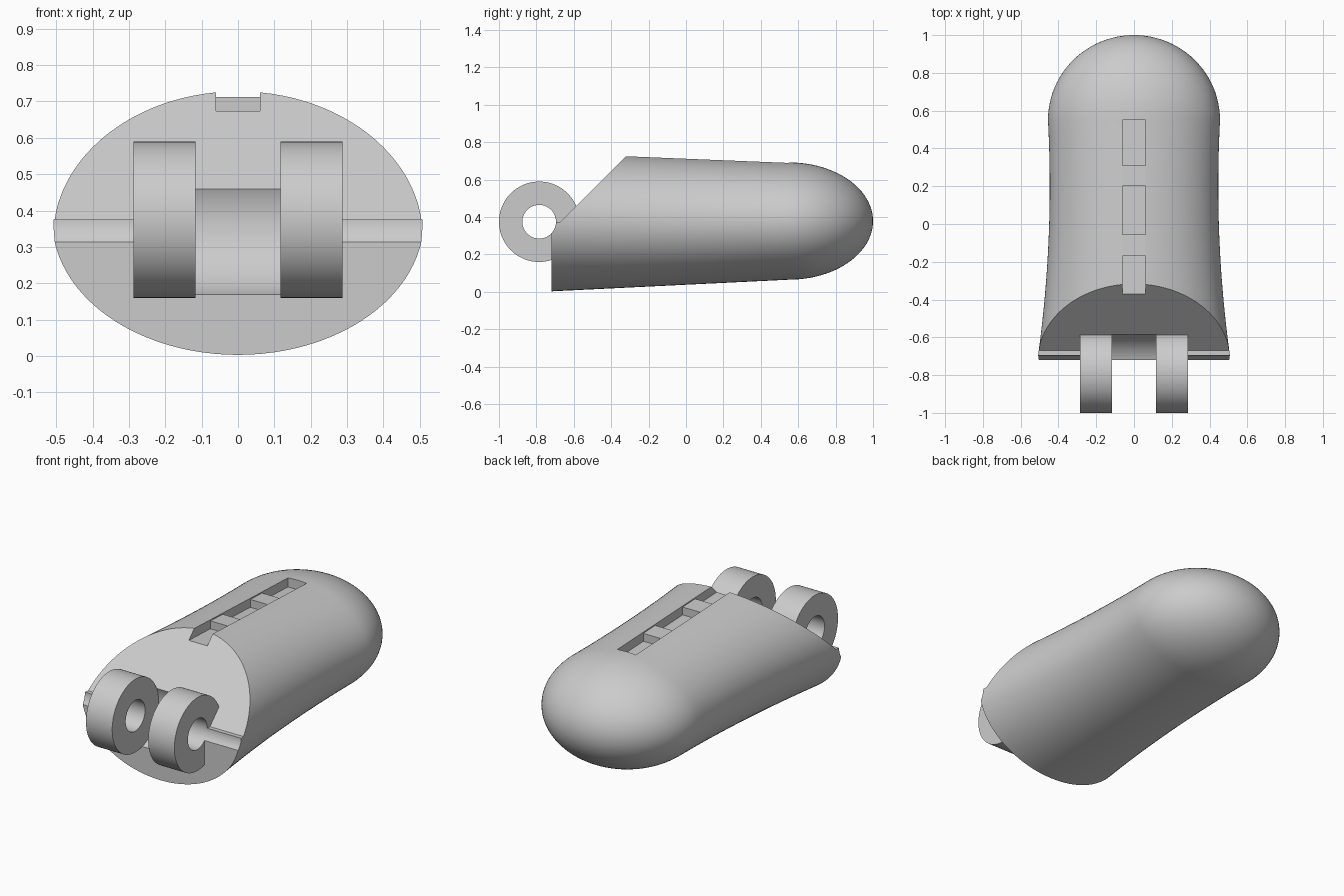
import bpy, bmesh, math

cube = bpy.data.objects.get("Cube")
if cube:
    bpy.data.objects.remove(cube, do_unlink=True)

grey = bpy.data.materials.new("light_grey")
grey.use_nodes = True
grey.diffuse_color = (0.6, 0.6, 0.6, 1)
grey.node_tree.nodes["Principled BSDF"].inputs["Base Color"].default_value = grey.diffuse_color

SIDES = 96
START, DOME, TIP = -0.72, 0.55, 1.0
HINGE_Y, HINGE_Z = -0.785, 0.375


def finish(name, bm):
    bmesh.ops.recalc_face_normals(bm, faces=bm.faces[:])
    mesh = bpy.data.meshes.new(name)
    bm.to_mesh(mesh)
    bm.free()
    mesh.materials.append(grey)
    obj = bpy.data.objects.new(name, mesh)
    bpy.context.collection.objects.link(obj)
    return obj


def prism(name, profile, half_width):
    """Extrude a side profile of (y, z) points across x."""
    bm = bmesh.new()
    left = [bm.verts.new((half_width, y, z)) for y, z in profile]
    right = [bm.verts.new((-half_width, y, z)) for y, z in profile]
    bm.faces.new(left)
    bm.faces.new(right[::-1])
    n = len(profile)
    for i in range(n):
        j = (i + 1) % n
        bm.faces.new((left[i], right[i], right[j], left[j]))
    return finish(name, bm)


def disc(radius):
    angles = [math.tau * i / SIDES for i in range(SIDES)]
    return [(HINGE_Y + radius * math.cos(a), HINGE_Z + radius * math.sin(a)) for a in angles]


def combine(target, tool, operation):
    tool.hide_render = True
    mod = target.modifiers.new(operation.lower(), "BOOLEAN")
    mod.operation, mod.solver, mod.object = operation, "EXACT", tool
    bpy.context.view_layer.objects.active = target
    bpy.ops.object.modifier_apply(modifier=mod.name)
    bpy.data.objects.remove(tool, do_unlink=True)


def top_z(y):
    return 0.728 - 0.041 * (y + 0.32)


def bottom_z(y):
    return 0.003 + 0.049 * (y - START)


def section(y):
    """Half width, half height and centre height of the oval section."""
    s = min(y, DOME)
    return (0.446 + 0.077 * (s - 0.2) ** 2,
            (top_z(s) - bottom_z(s)) / 2, (top_z(s) + bottom_z(s)) / 2)


# Tapered oval body with a domed tip
stations = [(START + (DOME - START) * i / 20, 1.0) for i in range(21)]
for i in range(1, 24):
    a = math.pi / 2 * i / 24
    stations.append((DOME + (TIP - DOME) * math.sin(a), math.cos(a)))
bm = bmesh.new()
rings = []
for y, scale in stations:
    w, h, c = section(y)
    rings.append([bm.verts.new((w * scale * math.cos(math.tau * k / SIDES), y,
                                c + h * scale * math.sin(math.tau * k / SIDES)))
                  for k in range(SIDES)])
tip = bm.verts.new((0, TIP, section(TIP)[2]))
bm.faces.new(rings[0])
for k in range(SIDES):
    n = (k + 1) % SIDES
    for a, b in zip(rings, rings[1:]):
        bm.faces.new((a[k], a[n], b[n], b[k]))
    bm.faces.new((rings[-1][k], rings[-1][n], tip))
body = finish("finger_segment", bm)

# Sloped face above the hinge
combine(body, prism("slope_cutter", [(-1.2, HINGE_Z), (-0.67, HINGE_Z),
                                     (0.13, 1.175), (-1.2, 1.175)], 1), "DIFFERENCE")

# Hinge knuckles, the gap between them and the pin hole
combine(body, prism("knuckles", disc(0.215), 0.287), "UNION")
combine(body, prism("gap_cutter", disc(0.216), 0.117), "DIFFERENCE")
combine(body, prism("pin_cutter", disc(0.09), 1), "DIFFERENCE")

# Cord channel on top: a shallow slot with three deeper pockets, leaving two bars
for y0, y1, depth in ((-0.45, 0.55, 0.01), (-0.45, -0.17, 0.056),
                      (-0.055, 0.2, 0.056), (0.31, 0.55, 0.056)):
    profile = [(y0, top_z(y0) - depth), (y1, top_z(y1) - depth), (y1, 0.9), (y0, 0.9)]
    combine(body, prism("channel_cutter", profile, 0.06), "DIFFERENCE")

# Smooth shading with crisp edges
bpy.ops.object.select_all(action="DESELECT")
body.select_set(True)
bpy.context.view_layer.objects.active = body
bpy.ops.object.shade_smooth_by_angle(angle=math.radians(30))
